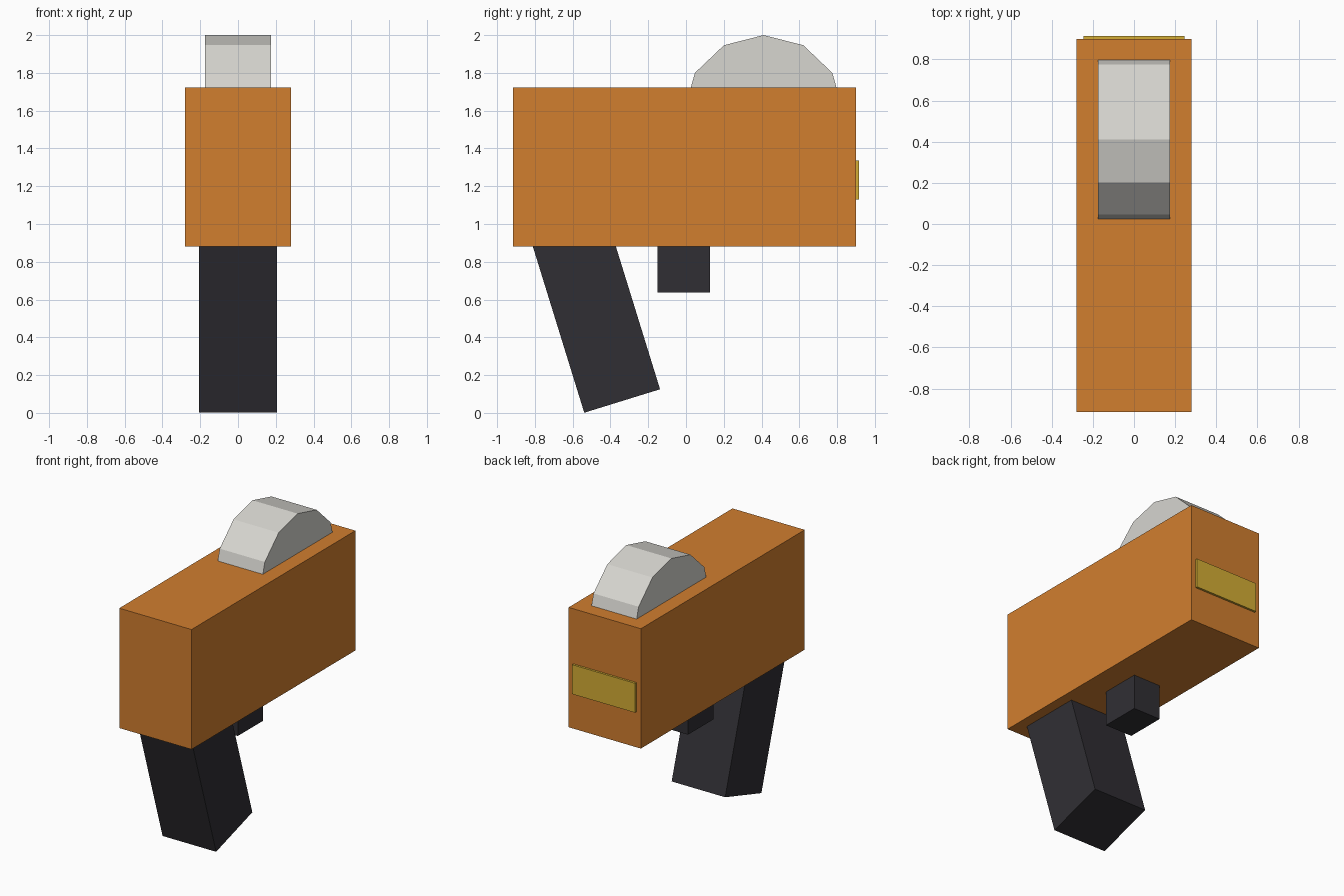
import bpy
import math
from mathutils import Vector

if "Cube" in bpy.data.objects:
    bpy.data.objects.remove(bpy.data.objects["Cube"])


def material(name, rgb):
    m = bpy.data.materials.new(name)
    m.diffuse_color = (*rgb, 1)
    m.use_nodes = True
    m.node_tree.nodes["Principled BSDF"].inputs["Base Color"].default_value = m.diffuse_color
    return m


orange = material("orange", (0.64, 0.21, 0.028))
black = material("black", (0.03, 0.028, 0.034))
yellow = material("yellow", (0.66, 0.42, 0.035))
pale = material("pale", (0.68, 0.67, 0.63))


def box(name, center, size, mat, tilt=0):
    bpy.ops.mesh.primitive_cube_add(size=1, location=center, rotation=(tilt, 0, 0))
    ob = bpy.context.object
    ob.name = name
    ob.scale = size
    ob.data.materials.append(mat)
    return ob


# Main housing
box("body", (0, -0.0075, 1.302), (0.56, 1.815, 0.84), orange)

# Plate on the back face
box("end_plate", (0, 0.895, 1.233), (0.49, 0.04, 0.206), yellow)

# Trigger block under the body
box("trigger", (0, -0.012, 0.79), (0.21, 0.28, 0.305), black)

# Slanted grip, its top buried in the body
tilt, length = 0.3, 1.0
bottom = Vector((0, -0.338, 0.063))
axis = Vector((0, -math.sin(tilt), math.cos(tilt)))
box("grip", bottom + axis * length / 2, (0.415, 0.42, length), black, tilt)

# Twelve-sided drum half sunk into the top
bpy.ops.mesh.primitive_cylinder_add(vertices=12, radius=0.4, depth=0.35,
                                    rotation=(0, math.pi / 2, 0))
drum = bpy.context.object
drum.name = "top_drum"
bpy.ops.object.transform_apply(rotation=True)
drum.scale.y = 1.05
drum.location = (0, 0.411, 1.6)
drum.data.materials.append(pale)
